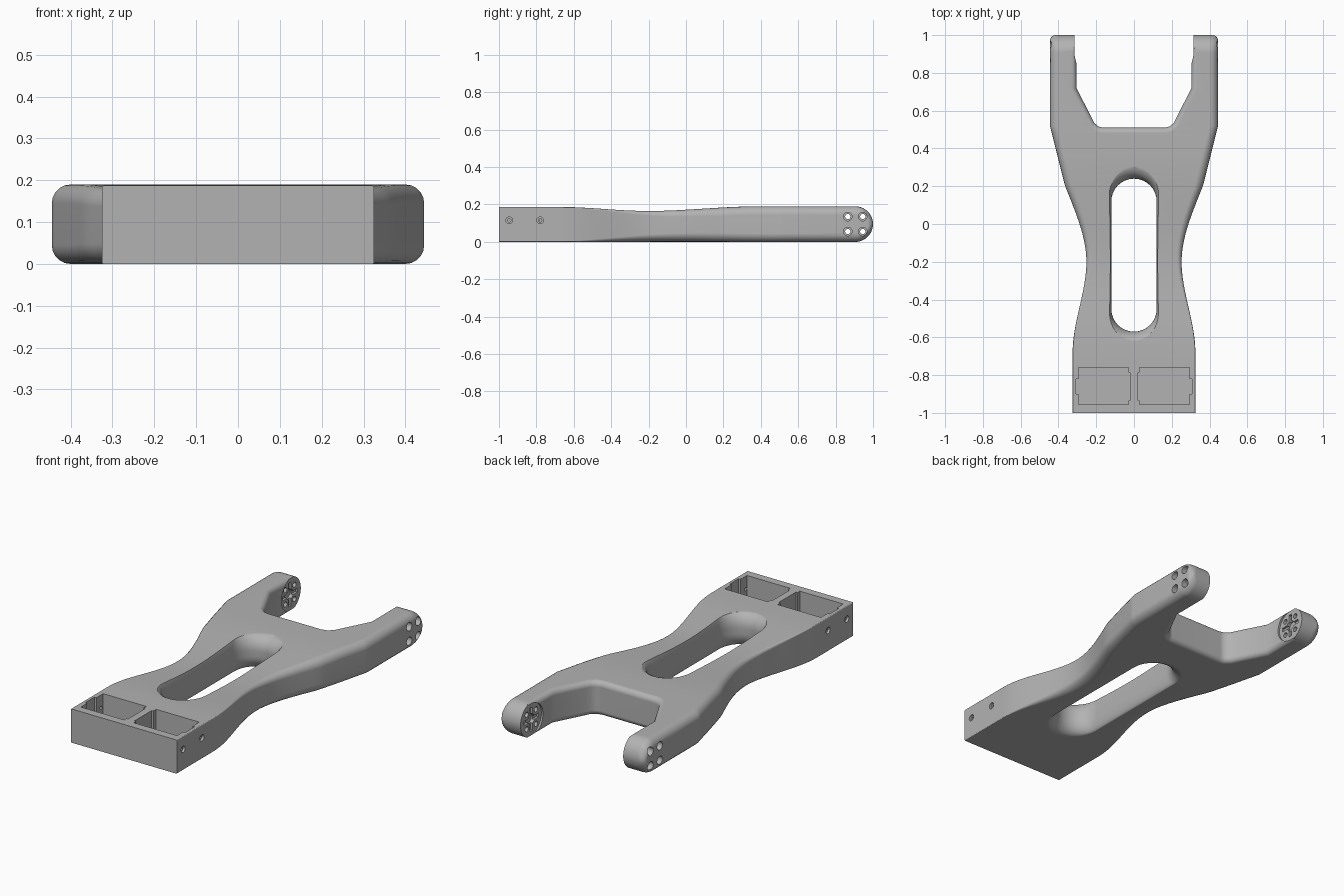
import bpy, bmesh, math
from mathutils import Vector, Matrix

cube = bpy.data.objects.get("Cube")
if cube:
    bpy.data.objects.remove(cube)

grey = bpy.data.materials.new("light grey plastic")
grey.use_nodes = True
colour = (0.45, 0.45, 0.45, 1)
grey.diffuse_color = colour
grey.node_tree.nodes["Principled BSDF"].inputs["Base Color"].default_value = colour


def make(name, bm):
    bmesh.ops.recalc_face_normals(bm, faces=bm.faces[:])
    mesh = bpy.data.meshes.new(name)
    bm.to_mesh(mesh)
    bm.free()
    mesh.materials.append(grey)
    ob = bpy.data.objects.new(name, mesh)
    bpy.context.collection.objects.link(ob)
    return ob


def loft(name, rings):
    """Skin a list of equally long point rings and cap both ends."""
    bm = bmesh.new()
    rows = [[bm.verts.new(p) for p in ring] for ring in rings]
    n = len(rows[0])
    for a, b in zip(rows, rows[1:]):
        for i in range(n):
            j = (i + 1) % n
            bm.faces.new((a[i], a[j], b[j], b[i]))
    bm.faces.new(rows[0])
    bm.faces.new(rows[-1])
    return make(name, bm)


def prism(name, pts, z0, z1):
    return loft(name, [[(x, y, z) for x, y in pts] for z in (z0, z1)])


def box(name, x0, x1, y0, y1, z0, z1):
    return prism(name, [(x0, y0), (x1, y0), (x1, y1), (x0, y1)], z0, z1)


def rod(name, x0, x1, y, z, r, r2=None, n=24):
    """Cylinder or cone along x."""
    ring = [2 * math.pi * i / n for i in range(n)]
    return loft(name, [[(x, y + q * math.cos(t), z + q * math.sin(t)) for t in ring]
                       for x, q in ((x0, r), (x1, r2 or r))])


def cut(body, cutter):
    cutter.hide_render = True
    mod = body.modifiers.new("cut", 'BOOLEAN')
    mod.operation = 'DIFFERENCE'
    mod.solver = 'EXACT'
    mod.object = cutter
    bpy.context.view_layer.objects.active = body
    bpy.ops.object.modifier_apply(modifier=mod.name)
    bpy.data.objects.remove(cutter)


def smooth(a, b, y):
    t = min(1, max(0, (y - a) / (b - a)))
    return t * t * (3 - 2 * t)


# Body: rounded sections swept along y
R = 0.095
TIP = 1 - R


def section(y):
    waist = smooth(-0.68, -0.2, y) * (1 - smooth(-0.2, 0.4, y))
    w = 0.325 - 0.073 * smooth(-0.68, -0.2, y)
    if y > -0.2:
        w = min(0.252 + 0.193 * smooth(-0.2, 0.52, y), 0.445 - 0.25 * max(0, 0.52 - y))
    if y > 0.97:
        w += math.sqrt(max(0, 0.03 ** 2 - (y - 0.97) ** 2)) - 0.03
    top, bottom = 0.187 + 0.003 * smooth(-0.2, 0.3, y) - 0.022 * waist, 0.0
    if y > TIP:
        half = max(0.004, math.sqrt(max(0, R * R - (y - TIP) ** 2)))
        top, bottom = R + half, R - half
    r = 0.004 + 0.041 * smooth(-0.68, 0.3, y)
    r = min(r, 0.48 * (top - bottom))
    rx, rz = r + 0.03 * waist, r + 0.015 * waist
    pts = []
    for sx, sz, q in ((1, 1, 0), (-1, 1, 1), (-1, -1, 2), (1, -1, 3)):
        ax, az = (r, r) if sz > 0 else (rx, rz)
        cz = top - az if sz > 0 else bottom + az
        for k in range(6):
            t = math.pi / 2 * (q + k / 5)
            pts.append((sx * (w - ax) + ax * math.cos(t), y, cz + az * math.sin(t)))
    return pts


stations = [-1, -0.84] + [-0.68 + 0.03 * i for i in range(40)]
stations += [0.52, 0.7] + [TIP + R * math.sin(math.pi / 2 * i / 14) for i in range(15)]
body = loft("suspension_arm_body", [section(y) for y in stations])


def flare(z, depth):
    """Rounded lip: 0 in the middle of the thickness, 1 at both surfaces."""
    u = min(1, max(0, min(z, 0.19 - z) / depth))
    return 1 - math.sqrt(1 - (1 - u) ** 2)


def levels(depth):
    low = [depth * (1 - math.cos(math.pi / 2 * i / 8)) for i in range(9)]
    return [-0.05] + low + [0.19 - z for z in reversed(low)] + [0.25]


# Central long slot with rounded lips
def slot_ring(z):
    f = flare(z, 0.08)
    hx, y0, y1 = 0.12 + 0.02 * f, -0.57 - 0.07 * f, 0.24 + 0.08 * f
    ey = 0.12 + 0.03 * f
    ring = []
    for i in range(34):
        t = math.pi * (i % 17) / 16 + (math.pi if i > 16 else 0)
        cy = y1 - ey if i < 17 else y0 + ey
        ring.append((hx * math.cos(t), cy + ey * math.sin(t), z))
    return ring


cut(body, loft("slot_cutter", [slot_ring(z) for z in levels(0.08)]))

# Fork opening between the two arms
side = [(0.305, 1.1), (0.305, 0.72), (0.225, 0.565), (0.21, 0.535), (0.19, 0.517), (0.165, 0.51)]
fork = [Vector(p) for p in side + [(-x, y) for x, y in reversed(side)]]


def fork_ring(z):
    f = 0.028 * flare(z, 0.03)
    ring = []
    for i, p in enumerate(fork):
        a = (p - fork[i - 1]).normalized() if i else Vector((0, -1))
        b = (fork[i + 1] - p).normalized() if i + 1 < len(fork) else Vector((0, 1))
        d = a + b
        n = Vector((-d.y, d.x)).normalized()
        q = p + n * f / max(0.3, n.dot(Vector((-a.y, a.x))))
        ring.append((q.x, q.y, z))
    return ring


cut(body, loft("fork_cutter", [fork_ring(z) for z in levels(0.03)]))

for s in (1, -1):
    # Equipment pocket with cable notches
    cut(body, box("pocket_cutter", s * 0.03, s * 0.295, -0.955, -0.76, 0.03, 0.3))
    cut(body, box("outer_notch", s * 0.28, s * 0.307, -0.90, -0.82, 0.03, 0.3))
    cut(body, box("inner_notch", s * 0.02, s * 0.05, -0.935, -0.785, 0.03, 0.3))
    # Side screw holes of the block
    for y in (-0.945, -0.78):
        cut(body, rod("screw_hole", s * 0.27, s * 0.34, y, 0.115, 0.009))
        cut(body, rod("screw_sink", s * 0.312, s * 0.34, y, 0.115, 0.018))
    # Flat mounting pad at the arm tip with a shallow cross groove
    cut(body, rod("pad_round", s * 0.25, s * 0.315, TIP, R, 0.088, n=40))
    cut(body, box("pad_open", s * 0.25, s * 0.315, TIP, 1.05, -0.05, 0.25))
    cut(body, rod("hub_recess", s * 0.25, s * 0.335, TIP, R, 0.028))
    cut(body, box("groove_up", s * 0.25, s * 0.328, TIP - 0.011, TIP + 0.011, R - 0.065, R + 0.065))
    cut(body, box("groove_along", s * 0.25, s * 0.328, TIP - 0.065, TIP + 0.065, R - 0.011, R + 0.011))
    # Four counterbored bolt holes
    for y in (0.865, 0.945):
        for z in (0.055, 0.135):
            cut(body, rod("bolt_hole", s * 0.27, s * 0.48, y, z, 0.014))
            cut(body, rod("bolt_sink", s * 0.41, s * 0.48, y, z, 0.023))

# Smooth shading with crisp edges
bpy.ops.object.select_all(action='DESELECT')
body.select_set(True)
bpy.context.view_layer.objects.active = body
bpy.ops.object.shade_smooth_by_angle(angle=math.radians(30))
weighted = body.modifiers.new("weighted_normals", 'WEIGHTED_NORMAL')
weighted.keep_sharp = True
